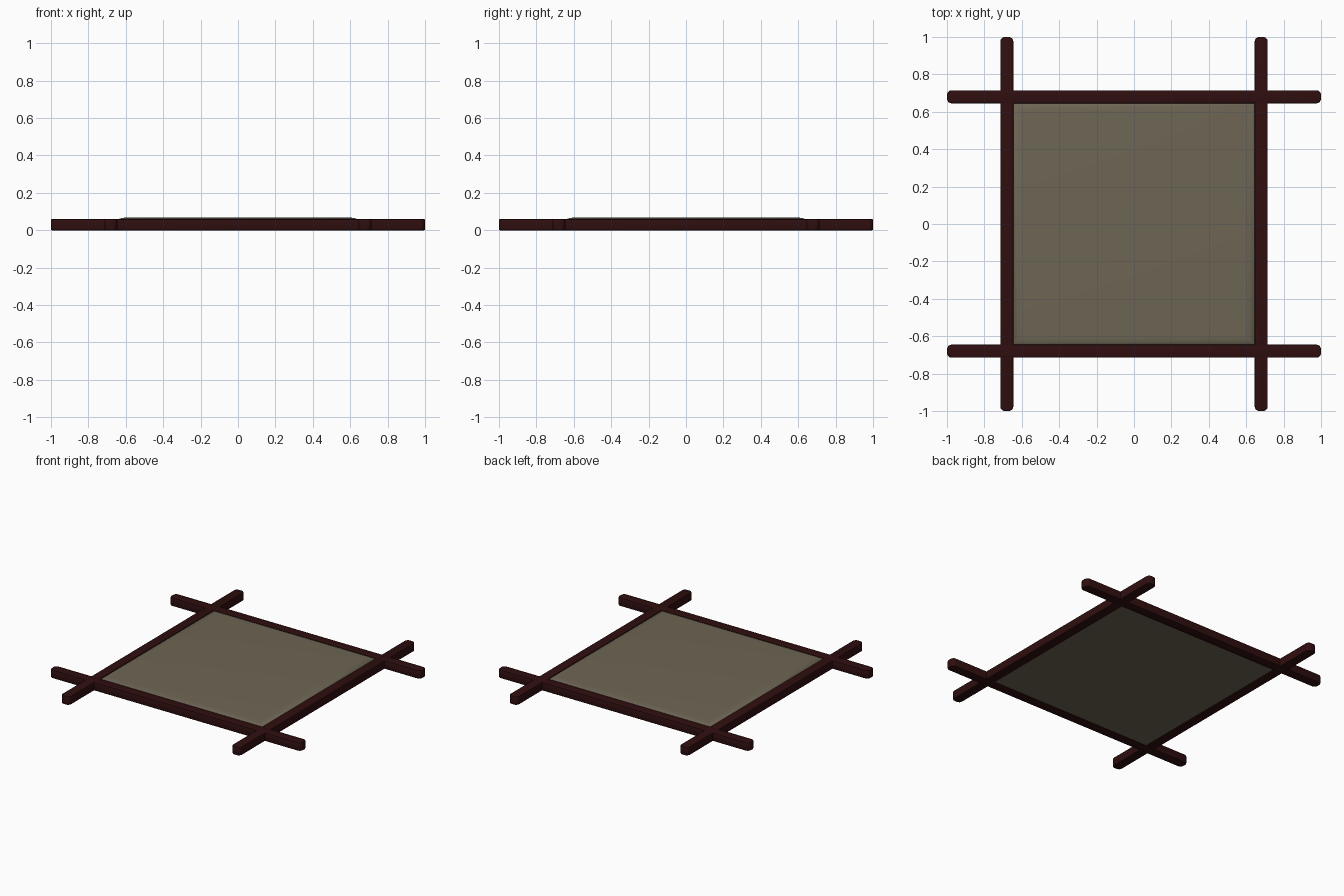
import bpy, bmesh

if "Cube" in bpy.data.objects:
    bpy.data.objects.remove(bpy.data.objects["Cube"])

OFF, WIDTH, HEIGHT = 0.68, 0.07, 0.06   # bar offset from centre, width, height
HALF = OFF - WIDTH / 2                  # half size of the opening


def material(name, rgb):
    m = bpy.data.materials.new(name)
    m.diffuse_color = (*rgb, 1)
    m.use_nodes = True
    m.node_tree.nodes["Principled BSDF"].inputs["Base Color"].default_value = m.diffuse_color
    return m


def finish(bm, name, mat):
    mesh = bpy.data.meshes.new(name)
    bm.to_mesh(mesh)
    bm.free()
    ob = bpy.data.objects.new(name, mesh)
    bpy.context.collection.objects.link(ob)
    mesh.materials.append(mat)
    bpy.context.view_layer.objects.active = ob
    ob.select_set(True)
    bpy.ops.object.shade_smooth_by_angle()
    ob.select_set(False)
    return ob


def box(size, centre):
    bm = bmesh.new()
    bmesh.ops.create_cube(bm, size=1)
    for v in bm.verts:
        v.co = [v.co[i] * size[i] + centre[i] for i in range(3)]
    return bm


def is_upright(e):
    a, b = e.verts
    return abs(a.co.z - b.co.z) > 0.01


wood = material("dark red wood", (0.029, 0.0045, 0.0048))
cloth = material("olive grey cloth", (0.155, 0.132, 0.09))

# Crossing bars: rounded end corners, lightly eased edges
for name, axis in (("long_bar", 0), ("cross_bar", 1)):
    for s in (-1, 1):
        size, centre = [WIDTH, WIDTH, HEIGHT], [s * OFF, s * OFF, HEIGHT / 2]
        size[axis], centre[axis] = 2, 0
        bm = box(size, centre)
        bmesh.ops.bevel(bm, geom=[e for e in bm.edges if is_upright(e)],
                        offset=0.025, segments=4, profile=0.5, affect='EDGES')
        rim = [e for e in bm.edges if not is_upright(e)]
        bmesh.ops.bevel(bm, geom=rim, offset=0.005, segments=2,
                        profile=0.5, affect='EDGES')
        finish(bm, f"{name}_{'near' if s < 0 else 'far'}", wood)

# Panel filling the opening, with a softly crowned top edge
bm = bmesh.new()
loops = []
for half, z in ((HALF, 0.005), (HALF, 0.054), (HALF - 0.01, 0.061),
                (HALF - 0.025, 0.066), (HALF - 0.05, 0.068)):
    loops.append([bm.verts.new((x * half, y * half, z))
                  for x, y in ((-1, -1), (1, -1), (1, 1), (-1, 1))])
for a, b in zip(loops, loops[1:]):
    for i in range(4):
        j = (i + 1) % 4
        bm.faces.new((a[i], a[j], b[j], b[i]))
bm.faces.new(loops[0][::-1])
bm.faces.new(loops[-1])
finish(bm, "panel", cloth)
